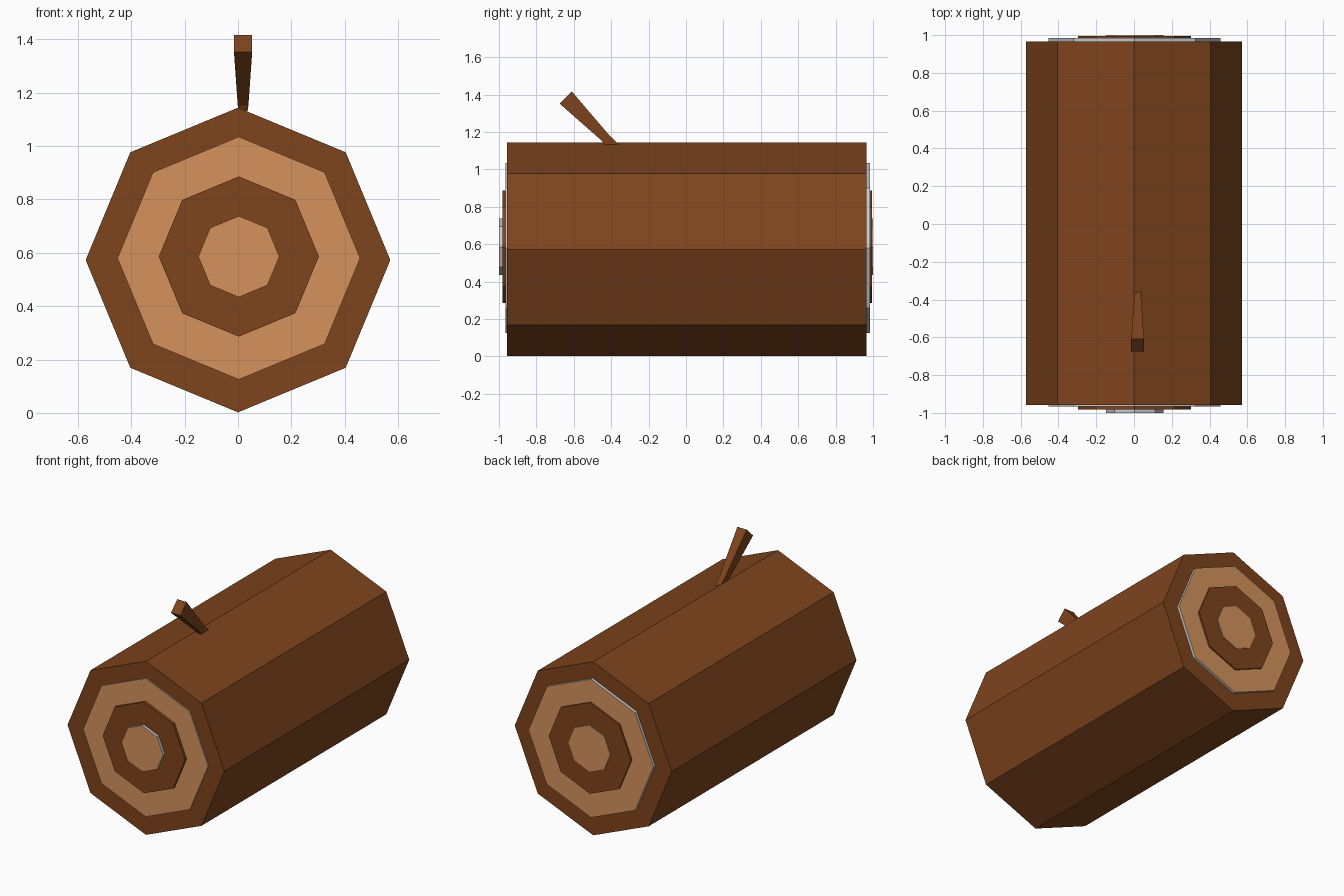
import bpy, bmesh
from math import sin, cos, pi

if "Cube" in bpy.data.objects:
    bpy.data.objects.remove(bpy.data.objects["Cube"])


def material(name, rgb):
    m = bpy.data.materials.new(name)
    m.diffuse_color = (*rgb, 1)
    m.use_nodes = True
    m.node_tree.nodes["Principled BSDF"].inputs["Base Color"].default_value = m.diffuse_color
    return m


bark = material("bark", (0.21, 0.058, 0.012))
light_wood = material("light_wood", (0.66, 0.29, 0.107))
plain = material("plain_edge", (0.8, 0.8, 0.8))


def loft(name, sections, side_mat, cap_mat):
    """Join matching rings of points into a capped, flat-faced solid."""
    bm = bmesh.new()
    rings = [[bm.verts.new(p) for p in s] for s in sections]
    for a, b in zip(rings, rings[1:]):
        for i in range(len(a)):
            j = (i + 1) % len(a)
            bm.faces.new((a[i], a[j], b[j], b[i]))
    for cap in (rings[0], rings[-1]):
        bm.faces.new(cap).material_index = 1
    bmesh.ops.recalc_face_normals(bm, faces=bm.faces)
    me = bpy.data.meshes.new(name)
    bm.to_mesh(me)
    bm.free()
    me.materials.append(side_mat)
    me.materials.append(cap_mat)
    ob = bpy.data.objects.new(name, me)
    bpy.context.collection.objects.link(ob)
    return ob


def octagon(r, x, y, z):
    return [(x + r * sin(i * pi / 4), y, z + r * cos(i * pi / 4)) for i in range(8)]


def disc(name, r, x, z, y0, y1, side, cap):
    loft(name, [octagon(r, x, y, z) for y in (y0, y1)], side, cap)


# log body
disc("log_body", 0.571, 0, 0.573, -0.957, 0.965, bark, bark)

# growth rings, stepping outward at each end
rings = [("outer_ring", 0.455, 0.58, -0.965, 0.984, plain, light_wood),
         ("middle_ring", 0.30, 0.586, -0.982, 0.995, bark, bark),
         ("heart", 0.152, 0.586, -1.0, 1.0, plain, light_wood)]
for name, r, z, front, back, side, cap in rings:
    disc("front_" + name, r, 0.003, z, -0.94, front, side, cap)
    disc("back_" + name, r, 0.003, z, 0.94, back, side, cap)

# twig: square sections given as lower and upper (y, z) edges and half width
twig = [((-0.437, 1.132), (-0.358, 1.132), 0.017),
        ((-0.449, 1.152), (-0.408, 1.180), 0.020),
        ((-0.676, 1.352), (-0.610, 1.416), 0.034)]
loft("twig", [[(0.019 - w, *lo), (0.019 + w, *lo), (0.019 + w, *hi), (0.019 - w, *hi)]
              for lo, hi, w in twig], bark, bark)
